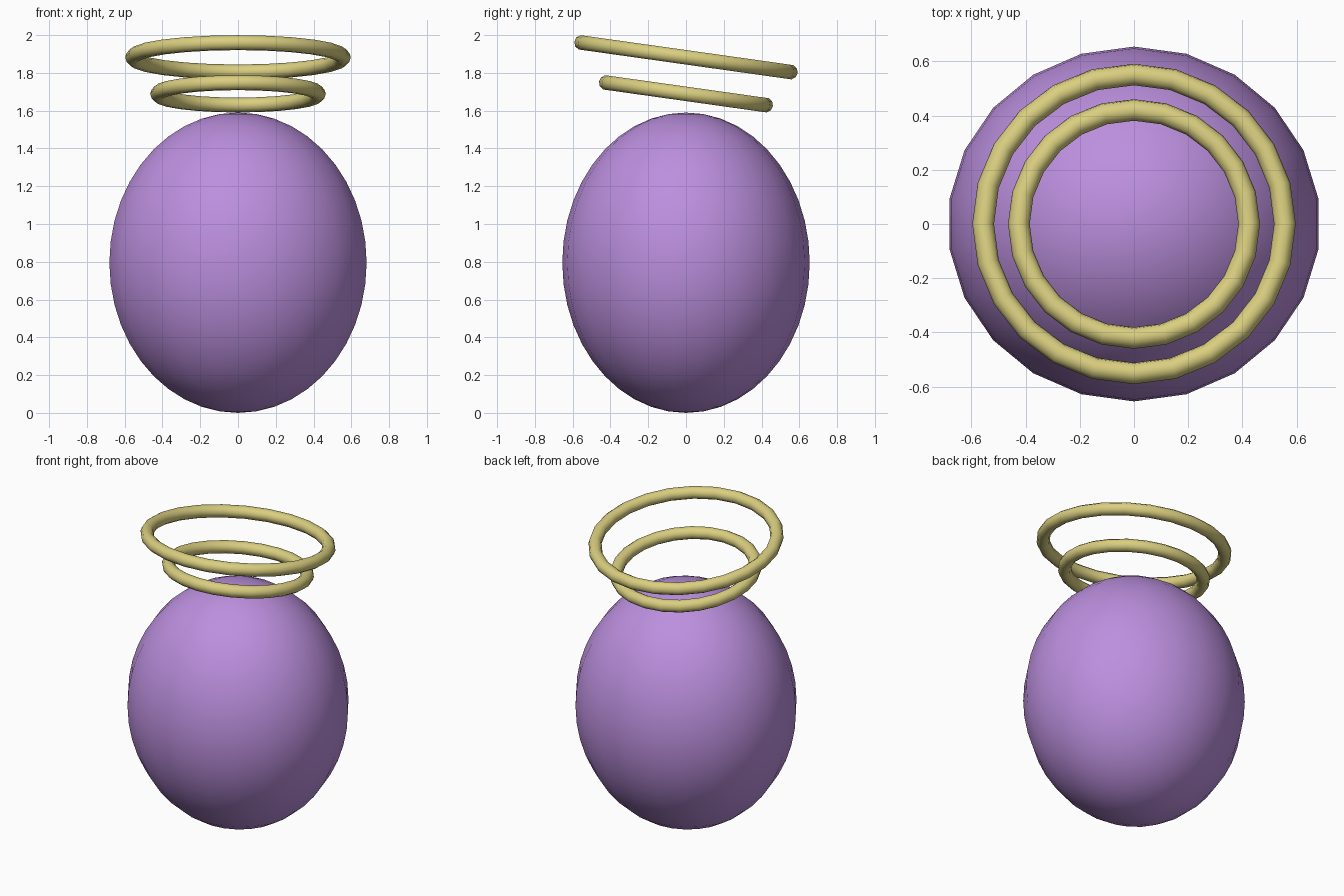
import bpy
import math

cube = bpy.data.objects.get("Cube")
if cube:
    bpy.data.objects.remove(cube, do_unlink=True)


def make_material(name, color):
    mat = bpy.data.materials.new(name)
    mat.use_nodes = True
    mat.diffuse_color = color
    mat.node_tree.nodes["Principled BSDF"].inputs["Base Color"].default_value = color
    return mat


def finish(name, mat):
    obj = bpy.context.object
    obj.name = name
    obj.data.materials.append(mat)
    bpy.ops.object.shade_smooth()
    return obj


purple = make_material("soft_purple", (0.50, 0.275, 0.73, 1))
gold = make_material("pale_gold", (0.70, 0.62, 0.215, 1))

# Egg-shaped body
bpy.ops.mesh.primitive_uv_sphere_add(segments=22, ring_count=22, radius=1,
                                     location=(0, 0, 0.795))
body = finish("body", purple)
body.scale = (0.688, 0.655, 0.795)

# Two floating rings, both tipped down toward the back
for name, radius, height in (("lower_halo", 0.425, 1.689),
                             ("upper_halo", 0.557, 1.8825)):
    bpy.ops.mesh.primitive_torus_add(major_radius=radius, minor_radius=0.04,
                                     major_segments=24, minor_segments=10,
                                     location=(0, 0, height),
                                     rotation=(math.radians(-8), 0, 0))
    finish(name, gold)
